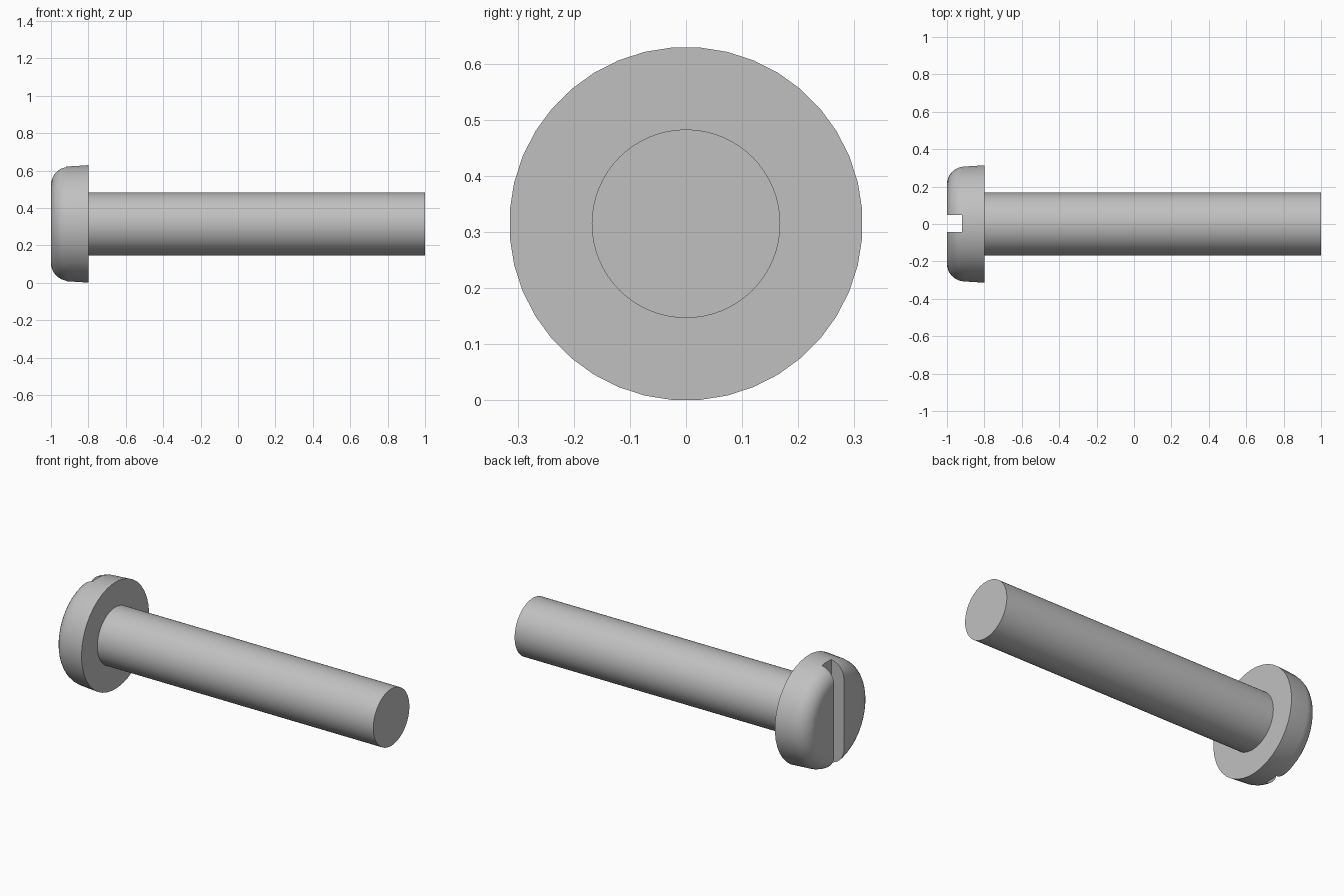
import bpy, bmesh
from math import radians, sin, cos, pi
from mathutils import Matrix, Vector

AXIS_Z = 0.315
HEAD_R = 0.315
SHAFT_R = 0.168

cube = bpy.data.objects.get("Cube")
if cube:
    bpy.data.objects.remove(cube, do_unlink=True)

steel = bpy.data.materials.new("grey steel")
steel.use_nodes = True
colour = (0.53, 0.53, 0.53, 1)
steel.diffuse_color = colour
steel.node_tree.nodes["Principled BSDF"].inputs["Base Color"].default_value = colour


def lathe(name, profile, sides, turn=0.0):
    """Revolve (x, radius) points about the screw axis, capping both ends."""
    bm = bmesh.new()
    rings = []
    for x, r in profile:
        angles = [turn + 2 * pi * i / sides for i in range(sides)]
        rings.append([bm.verts.new((x, r * cos(a), AXIS_Z + r * sin(a))) for a in angles])
    for a, b in zip(rings, rings[1:]):
        for i in range(sides):
            j = (i + 1) % sides
            bm.faces.new((a[i], a[j], b[j], b[i]))
    bm.faces.new(rings[0])
    bm.faces.new(rings[-1])
    bmesh.ops.recalc_face_normals(bm, faces=bm.faces)
    mesh = bpy.data.meshes.new(name)
    bm.to_mesh(mesh)
    bm.free()
    mesh.materials.append(steel)
    obj = bpy.data.objects.new(name, mesh)
    bpy.context.collection.objects.link(obj)
    return obj


# Head: flat outer face, rounded shoulder, slightly tapered rim
FILLET = 0.095
shoulder = [(-1 + FILLET * (1 - sin(t)), 0.213 + FILLET * cos(t))
            for t in (radians(90 - 85 * i / 8) for i in range(9))]
shoulder = [(-1 + FILLET * (1 - cos(t)), 0.213 + FILLET * sin(t))
            for t in (radians(85 * i / 8) for i in range(9))]
head = lathe("screw_head", shoulder + [(-0.8, HEAD_R)], 40, radians(4.5))

# Slot: a box cut right across the outer face
bpy.ops.mesh.primitive_cube_add(size=1, location=(-1.02, 0.0025, AXIS_Z))
cutter = bpy.context.object
cutter.name = "slot_cutter"
cutter.scale = (0.2, 0.09, 1)
cutter.hide_render = True
cutter.data.materials.append(steel)
cut = head.modifiers.new("slot", 'BOOLEAN')
cut.object = cutter
cut.solver = 'EXACT'
bpy.context.view_layer.objects.active = head
bpy.ops.object.select_all(action='DESELECT')
head.select_set(True)
bpy.ops.object.modifier_apply(modifier=cut.name)
bpy.data.objects.remove(cutter, do_unlink=True)

# Plain cylindrical shaft
shaft = lathe("screw_shaft", [(-0.81, SHAFT_R), (1, SHAFT_R)], 64)

# Smooth curved sides with crisp rims
for obj in (head, shaft):
    bpy.ops.object.select_all(action='DESELECT')
    obj.select_set(True)
    bpy.context.view_layer.objects.active = obj
    bpy.ops.object.shade_smooth_by_angle(angle=radians(30))
